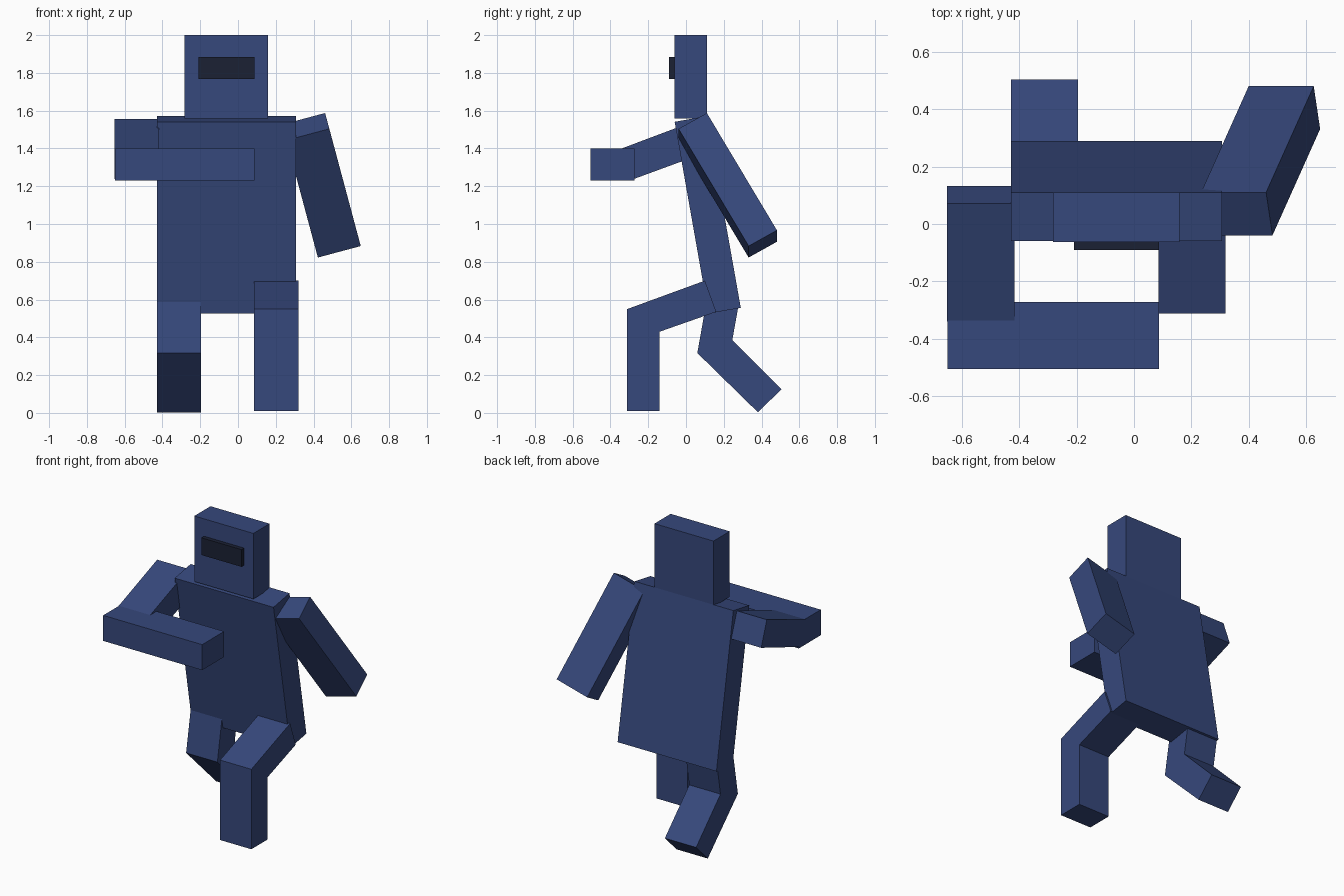
import bpy, bmesh
from math import radians

if "Cube" in bpy.data.objects:
    bpy.data.objects.remove(bpy.data.objects["Cube"])


def material(name, rgb):
    m = bpy.data.materials.new(name)
    m.diffuse_color = (*rgb, 1)
    m.use_nodes = True
    m.node_tree.nodes["Principled BSDF"].inputs["Base Color"].default_value = m.diffuse_color
    return m


NAVY = material("navy", (0.037, 0.065, 0.2))
DARK = material("dark", (0.011, 0.015, 0.034))


def finish(name, bm, mat):
    bmesh.ops.recalc_face_normals(bm, faces=bm.faces)
    me = bpy.data.meshes.new(name)
    bm.to_mesh(me)
    bm.free()
    me.materials.append(mat)
    ob = bpy.data.objects.new(name, me)
    bpy.context.collection.objects.link(ob)
    return ob


def box(name, centre, size, rot=(0, 0, 0), mat=NAVY):
    bm = bmesh.new()
    bmesh.ops.create_cube(bm, size=1)
    bmesh.ops.scale(bm, vec=size, verts=bm.verts)
    ob = finish(name, bm, mat)
    ob.location = centre
    ob.rotation_euler = [radians(a) for a in rot]
    return ob


def side_profile(name, x0, x1, points, mat=NAVY):
    """Extrude a (y, z) outline from x0 to x1."""
    bm = bmesh.new()
    face = bm.faces.new([bm.verts.new((x0, y, z)) for y, z in points])
    ext = bmesh.ops.extrude_face_region(bm, geom=[face], use_keep_orig=True)
    moved = [g for g in ext["geom"] if isinstance(g, bmesh.types.BMVert)]
    bmesh.ops.translate(bm, vec=(x1 - x0, 0, 0), verts=moved)
    return finish(name, bm, mat)


# Head and visor
box("head", (-0.062, 0.024, 1.779), (0.44, 0.172, 0.442))
box("visor", (-0.061, -0.070, 1.825), (0.298, 0.04, 0.116), mat=DARK)

# Torso leaning forward
side_profile("torso", -0.43, 0.307,
             [(-0.06, 1.541), (0.11, 1.571), (0.29, 0.556), (0.119, 0.526)])

# Bent arm held across the chest
side_profile("right_upper_arm", -0.653, -0.418,
             [(-0.34, 1.40), (0.072, 1.555), (0.132, 1.388), (-0.28, 1.237)])
box("right_forearm", (-0.282, -0.389, 1.315), (0.738, 0.234, 0.172))

# Straight arm swung back
box("left_arm", (0.442, 0.221, 1.205), (0.235, 0.173, 0.742), (30, -15, 0))

# Legs in a running stride: front leg planted, rear leg trailing
side_profile("left_leg", 0.086, 0.319,
             [(-0.313, 0.01), (-0.139, 0.01), (-0.139, 0.43),
              (0.16, 0.535), (0.10, 0.70), (-0.313, 0.549)])
side_profile("right_leg", -0.429, -0.196,
             [(0.06, 0.317), (0.381, 0.003), (0.505, 0.125),
              (0.245, 0.385), (0.28, 0.58), (0.112, 0.61)])
